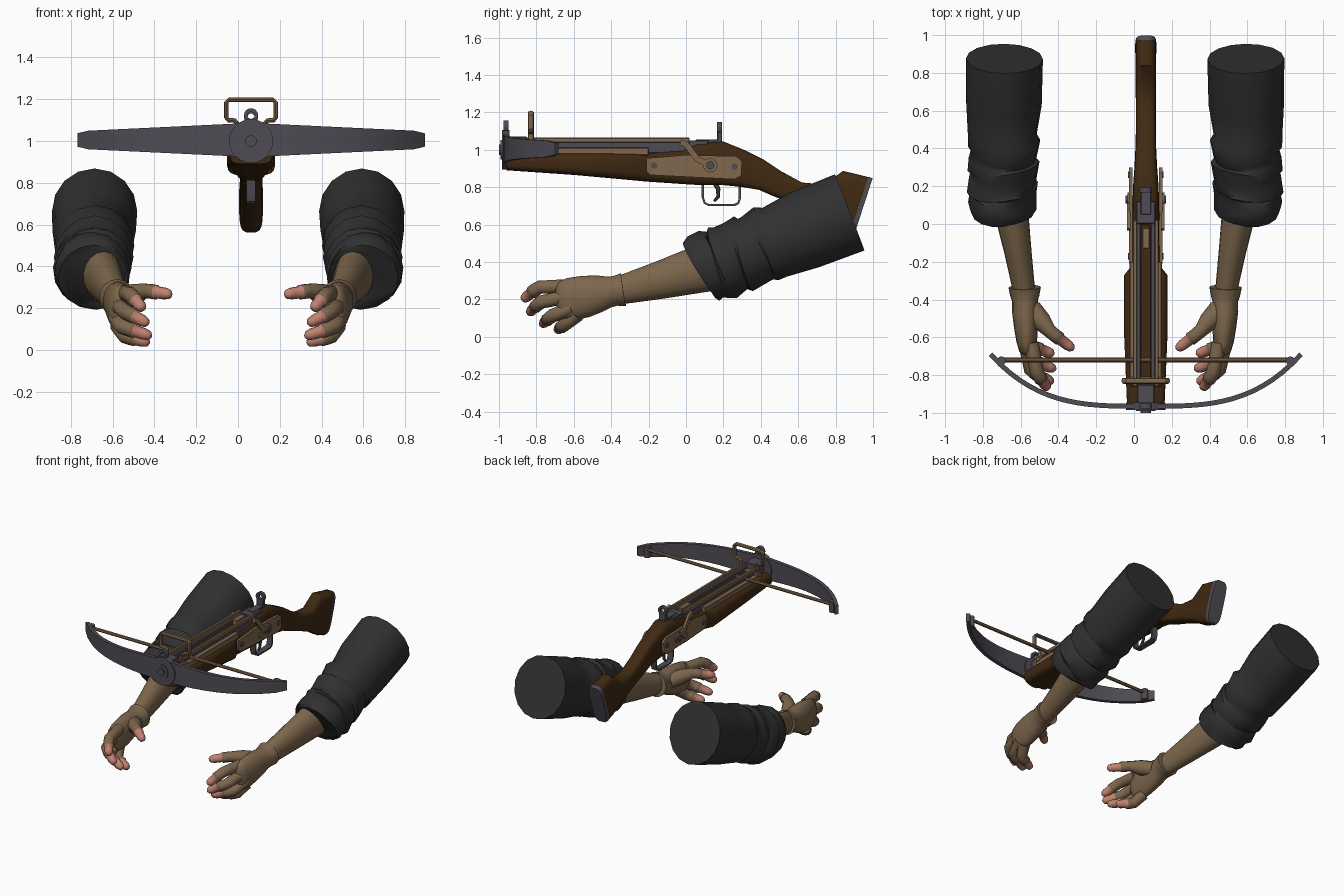
import bpy, bmesh, math
from mathutils import Vector, Matrix

cube = bpy.data.objects.get("Cube")
if cube:
    bpy.data.objects.remove(cube)

CX = 0.0625      # centre line of the crossbow
ARMS = -0.047    # mirror plane between the two arms


def material(name, colour):
    m = bpy.data.materials.new(name)
    m.use_nodes = True
    m.diffuse_color = (*colour, 1)
    m.node_tree.nodes["Principled BSDF"].inputs["Base Color"].default_value = (*colour, 1)
    return m


WOOD = material("dark wood", (0.050, 0.022, 0.006))
STEEL = material("blued steel", (0.078, 0.070, 0.088))
BRASS = material("dull bronze", (0.22, 0.135, 0.075))
CLOTH = material("black cloth", (0.030, 0.030, 0.031))
LEATHER = material("tan leather", (0.205, 0.135, 0.074))
SKIN = material("skin", (0.53, 0.22, 0.16))


def finish(name, bm, mats, angle=35):
    bmesh.ops.recalc_face_normals(bm, faces=bm.faces)
    mesh = bpy.data.meshes.new(name)
    bm.to_mesh(mesh)
    bm.free()
    for m in mats:
        mesh.materials.append(m)
    for p in mesh.polygons:
        p.use_smooth = True
    mesh.set_sharp_from_angle(angle=math.radians(angle))
    ob = bpy.data.objects.new(name, mesh)
    bpy.context.collection.objects.link(ob)
    return ob


def bridge(bm, rings, split=None):
    """Skin a list of point rings and cap both ends."""
    loops = [[bm.verts.new(p) for p in r] for r in rings]
    n = len(loops[0])
    for i, (a, b) in enumerate(zip(loops, loops[1:])):
        for k in range(n):
            f = bm.faces.new((a[k], a[(k + 1) % n], b[(k + 1) % n], b[k]))
            f.material_index = int(split is not None and i >= split)
    bm.faces.new(loops[0])
    bm.faces.new(loops[-1]).material_index = int(split is not None)


def tube(name, pts, radii, mats, n=12, ref=(0, 0, 1), flip=False, split=None, angle=35):
    """Sweep an ellipse (or a rectangle when n is 4) along a path."""
    pts = [Vector(p) for p in pts]
    if not isinstance(radii, list):
        radii = [radii] * len(pts)
    phase, grow = (math.pi / 4, math.sqrt(2)) if n == 4 else (0, 1)
    rings = []
    for i, p in enumerate(pts):
        t = (pts[min(i + 1, len(pts) - 1)] - pts[max(i - 1, 0)]).normalized()
        side = t.cross(Vector(ref)).normalized()
        up = side.cross(t)
        rx, rz = radii[i] if isinstance(radii[i], tuple) else (radii[i],) * 2
        ring = []
        for k in range(n):
            a = phase + math.tau * k / n
            v = p + grow * (side * (rx * math.cos(a)) + up * (rz * math.sin(a)))
            ring.append(Vector((2 * ARMS - v.x, v.y, v.z)) if flip else v)
        rings.append(ring)
    bm = bmesh.new()
    bridge(bm, rings, split)
    return finish(name, bm, mats, angle)


def box(name, x, y, z, mat, bevel=0.004):
    """Box from its ranges; x is measured from the crossbow centre line."""
    bm = bmesh.new()
    bmesh.ops.create_cube(bm, size=1)
    for v in bm.verts:
        for axis, (lo, hi) in enumerate(((x[0] + CX, x[1] + CX), y, z)):
            v.co[axis] = lo if v.co[axis] < 0 else hi
    bmesh.ops.bevel(bm, geom=bm.edges[:], offset=bevel, segments=1, affect='EDGES')
    return finish(name, bm, [mat])


def disc(name, start, end, r, mat, n=24):
    ref = (0, 1, 0) if abs(end[2] - start[2]) > 0.01 else (0, 0, 1)
    return tube(name, [start, end], r, [mat], n=n, ref=ref)


def stock(name, stations, mat):
    """Rounded body from stations: top y, top z, bottom y, bottom z, half width."""
    rings = []
    for yt, zt, yb, zb, w in stations:
        top, low = Vector((CX, yt, zt)), Vector((CX, yb, zb))
        ring = []
        for k in range(20):
            a = math.tau * (k + 0.5) / 20
            c, s = math.cos(a), math.sin(a)
            h = math.copysign(abs(s) ** 0.5, s)
            p = low.lerp(top, 0.5 + 0.5 * h)
            p.x += w * math.copysign(abs(c) ** 0.5, c)
            ring.append(p)
        rings.append(ring)
    bm = bmesh.new()
    bridge(bm, rings)
    return finish(name, bm, [mat], 40)


# Wooden stock and its butt plate
stock("stock", [(-.96, .985, -.96, .89, .10), (-.6, .985, -.6, .865, .115),
                (-.27, .985, -.27, .835, .115), (-.22, .985, -.22, .83, .075),
                (-.02, 1.0, 0, .815, .075), (.06, 1.035, .08, .81, .072),
                (.2, 1.045, .2, .81, .068), (.31, 1.0, .3, .80, .06),
                (.42, .945, .39, .785, .055), (.51, .885, .47, .75, .053),
                (.62, .825, .58, .71, .053), (.74, .815, .72, .65, .054),
                (.84, .888, .82, .585, .055), (.975, .855, .88, .565, .055)], WOOD)
stock("butt_plate", [(.975, .857, .88, .562, .057), (.998, .848, .905, .562, .055)], STEEL)

# Bolt channel and its rails
box("bolt_channel", (-.04, .04), (-.9, .0), (.95, 1.02), WOOD)
for s, side in ((1, "left"), (-1, "right")):
    def span(a, b):
        return tuple(sorted((s * a, s * b)))
    box(side + "_inner_rail", span(.026, .052), (-.86, .02), (.98, 1.042), STEEL)
    box(side + "_top_rail", span(.046, .068), (-.86, .02), (1.038, 1.065), BRASS)
    box(side + "_lower_rail", span(.05, .085), (-.86, -.2), (.97, 1.012), BRASS)
    # Lock plate with screws and cocking lever
    x0 = CX + s * .07
    outline = [(-.21, .955), (-.21, .885), (-.19, .865), (.26, .842), (.295, .86),
               (.30, .94), (.27, .965), (.0, .972)]
    bm = bmesh.new()
    bridge(bm, [[(x0 + s * d, y, z) for y, z in outline] for d in (0, .018)])
    finish(side + "_lock_plate", bm, [BRASS])
    for name, y, z, r, d, mat in (("front_screw", -.17, .915, .017, .024, STEEL),
                                  ("rear_screw", .26, .91, .017, .024, STEEL),
                                  ("pivot_washer", .13, .917, .038, .028, BRASS),
                                  ("pivot_bolt", .13, .917, .022, .038, STEEL),
                                  ("lever_pin", .05, .90, .022, .026, BRASS)):
        disc(side + "_" + name, (x0, y, z), (x0 + s * d, y, z), r, mat, 16)
    tube(side + "_cocking_lever", [(x0 + s * .02, y, z) for y, z in
         ((-.03, 1.04), (.0, 1.03), (.06, .95), (.13, .917))],
         (.009, .016), [BRASS], n=4, ref=(0, -.6, .8))

# Firing catch
box("catch", (-.02, .02), (-.13, -.02), (1.0, 1.055), BRASS)
box("catch_housing", (-.05, .05), (.0, .12), (.98, 1.05), STEEL)

# Bow limbs, curving back to the tips
limb, size = [], []
for i in range(-16, 17):
    u = i / 16
    limb.append((CX + .822 * u, -.965 + .275 * abs(u) ** 3.3, 1.005))
    size.append((.013, .082 - .04 * abs(u) - (.010 if abs(u) == 1 else 0)))
tube("bow", limb, size, [STEEL], n=4)
for s, side in ((1, "left"), (-1, "right")):
    x = CX + s * .765
    disc(side + "_string_nock", (x, -.725, .965), (x, -.725, 1.045), .024, STEEL, 12)
tube("bowstring", [(CX - .765, -.72, 1.02), (CX + .765, -.72, 1.02)], .012, [BRASS], n=8)

# Nose block, boss and front sight
box("nose_block", (-.045, .045), (-.97, -.85), (.93, 1.07), STEEL)
for name, y, r in (("boss", -.985, .105), ("boss_ring", -.991, .052), ("boss_bolt", -1.0, .027)):
    disc(name, (CX, -.945, 1.0), (CX, y, 1.0), r, STEEL)


def ring_sight(name, y, z, foot):
    bm = bmesh.new()
    loops = []
    for k in range(16):
        c, s = math.cos(math.tau * k / 16), math.sin(math.tau * k / 16)
        loops.append([bm.verts.new((CX + r * c, y + d, z + r * s))
                      for r, d in ((.017, -.013), (.034, -.013), (.034, .013), (.017, .013))])
    for a, b in zip(loops, loops[1:] + loops[:1]):
        for k in range(4):
            bm.faces.new((a[k], a[(k + 1) % 4], b[(k + 1) % 4], b[k]))
    finish(name, bm, [STEEL])
    box(name + "_post", (-.028, .028), (y - .013, y + .013), (foot, z - .02), STEEL)


ring_sight("front_sight", -.963, 1.123, 1.04)
ring_sight("rear_sight", .18, 1.115, 1.04)
box("rear_sight_base", (-.028, .028), (.05, .193), (1.035, 1.055), STEEL)

# Bent wire frame over the nose
half = [(.066, 1.0), (.066, 1.085), (.078, 1.098), (.108, 1.1), (.118, 1.112),
        (.118, 1.185), (.105, 1.198)]
frame = [(CX + x, -.83, z) for x, z in half] + [(CX - x, -.83, z) for x, z in reversed(half)]
tube("wire_frame", frame, (.011, .016), [BRASS], n=8, ref=(0, 1, 0))
box("frame_bridge", (-.09, .09), (-.85, -.81), (1.0, 1.03), BRASS)

# Trigger and guard
tube("trigger_guard", [(CX, y, z) for y, z in ((.09, .83), (.09, .745), (.1, .715), (.12, .705),
     (.26, .705), (.28, .715), (.288, .74), (.288, .82))], (.006, .022), [STEEL], n=4, ref=(1, 0, 0))
tube("trigger", [(CX, y, z) for y, z in ((.15, .83), (.172, .79), (.172, .75), (.15, .725))],
     [(.014, .012), (.012, .012), (.01, .01), (.007, .009)], [STEEL], n=8, ref=(1, 0, 0))

# Sleeve folds: position along the sleeve and radius
FOLDS = [(0, .208), (.3, .204), (.5, .186), (.56, .196), (.62, .178), (.66, .18), (.71, .196),
         (.77, .176), (.80, .18), (.85, .194), (.90, .172), (.94, .186), (.98, .182), (1, .165)]
# Fingers: knuckle, middle joint, tip
FINGERS = {
    "index": ((.45, -.63, .27), (.42, -.79, .265), (.36, -.875, .195)),
    "middle": ((.48, -.63, .215), (.45, -.78, .185), (.335, -.84, .125)),
    "ring": ((.49, -.61, .155), (.46, -.72, .11), (.32, -.77, .065)),
    "little": ((.48, -.58, .12), (.445, -.65, .065), (.33, -.69, .035)),
    "thumb": ((.45, -.45, .245), (.35, -.57, .285), (.225, -.665, .265)),
}

for flip, side in ((False, "left"), (True, "right")):
    back, cuff = Vector((.592, .875, .665)), Vector((.60, .075, .355))
    path = [back.lerp(cuff, t) + Vector((.008 * math.sin(t * 40), 0, .006 * math.cos(t * 33)))
            * (t > .4) for t, r in FOLDS]
    tube(side + "_sleeve", path, [(r * .98, r * 1.05) for t, r in FOLDS], [CLOTH], n=16,
         flip=flip, angle=50)
    tube(side + "_forearm", [(.565, .14, .375), (.555, .06, .358), (.52, -.15, .30),
         (.487, -.36, .247)], [(.092, .13), (.09, .125), (.072, .10), (.058, .075)],
         [LEATHER], n=16, flip=flip)
    tube(side + "_glove", [(.485, -.335, .252), (.484, -.38, .245), (.483, -.41, .24),
         (.482, -.46, .232), (.478, -.54, .215), (.474, -.62, .20), (.472, -.67, .195),
         (.468, -.69, .193)],
         [(.086, .088), (.077, .08), (.068, .083), (.07, .098), (.064, .112), (.055, .115),
          (.042, .10), (.02, .07)], [LEATHER], n=16, flip=flip, angle=50)
    for name, joints in FINGERS.items():
        a, b, c = (Vector(j) for j in joints)
        base = .055 if name == "thumb" else .04
        path = [a, a.lerp(b, .55), a.lerp(b, .95), b.lerp(c, .2), b.lerp(c, .42), b.lerp(c, .45),
                b.lerp(c, .75), b.lerp(c, .93), c]
        tube(side + "_" + name, path, [base, base * .95, .037, .036, .036, .03, .029, .022, .008],
             [LEATHER, SKIN], n=10, flip=flip, split=4, angle=60)
